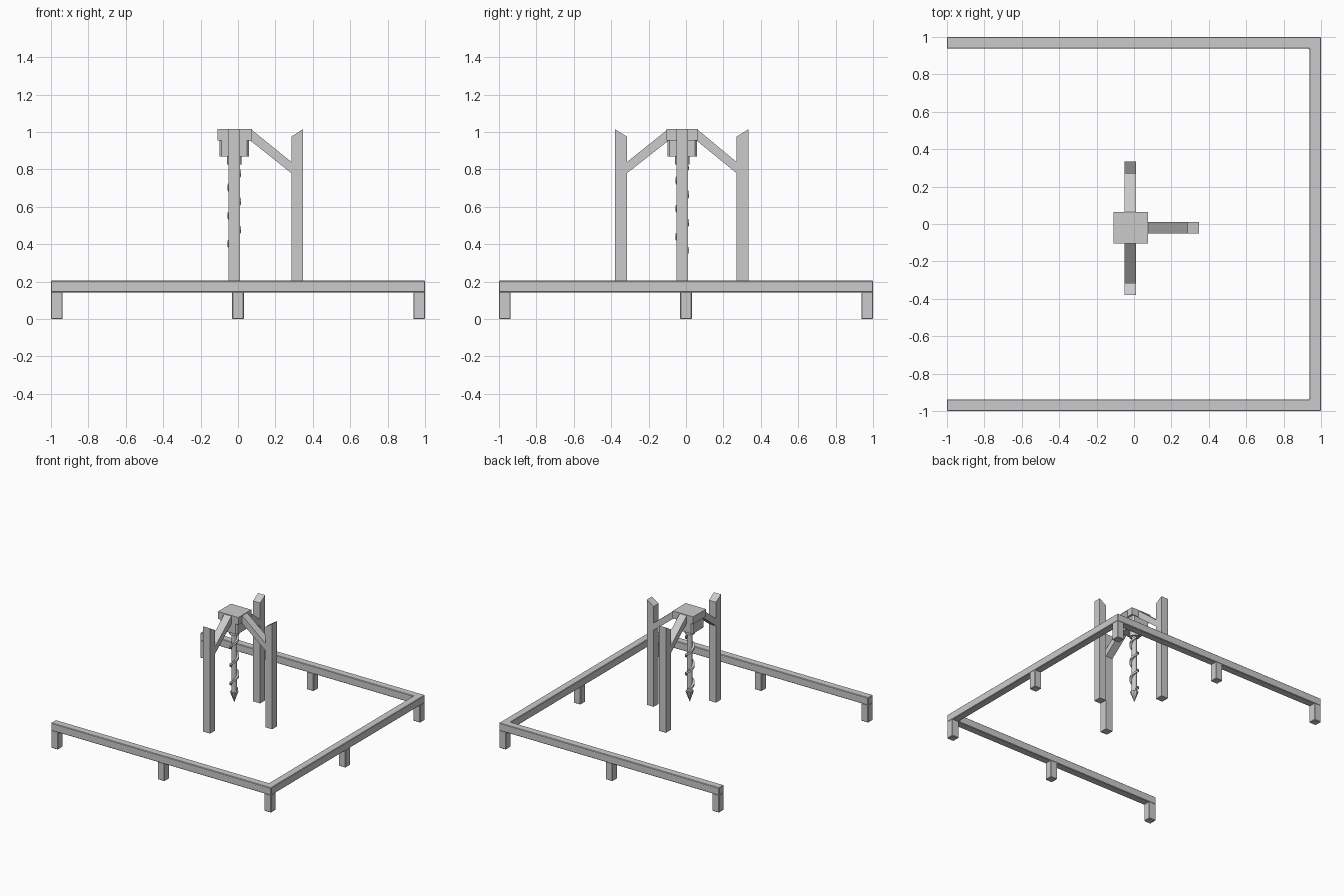
import bpy, bmesh, math
from mathutils import Vector

if "Cube" in bpy.data.objects:
    bpy.data.objects.remove(bpy.data.objects["Cube"])

CX, CY = -0.02, -0.02   # drill axis


def finish(bm, name, bevel=0.0):
    bmesh.ops.recalc_face_normals(bm, faces=bm.faces)
    me = bpy.data.meshes.new(name)
    bm.to_mesh(me)
    bm.free()
    ob = bpy.data.objects.new(name, me)
    bpy.context.collection.objects.link(ob)
    if bevel:
        m = ob.modifiers.new("edge_bevel", 'BEVEL')
        m.width = bevel
        m.segments = 1
        m.limit_method = 'ANGLE'
    return ob


def extrude(name, pts, depth, bevel=0.0):
    """Prism from a 3D outline pushed along a vector."""
    bm = bmesh.new()
    f = bm.faces.new([bm.verts.new(p) for p in pts])
    r = bmesh.ops.extrude_face_region(bm, geom=[f])
    vs = [v for v in r['geom'] if isinstance(v, bmesh.types.BMVert)]
    bmesh.ops.translate(bm, verts=vs, vec=depth)
    return finish(bm, name, bevel)


def box(name, x0, x1, y0, y1, z0, z1, bevel=0.0):
    pts = [(x0, y0, z0), (x1, y0, z0), (x1, y1, z0), (x0, y1, z0)]
    return extrude(name, pts, Vector((0, 0, z1 - z0)), bevel)


def lathe(name, profile, sides):
    """Revolve a radius/height profile about the drill axis."""
    bm = bmesh.new()
    vs = [bm.verts.new((CX + r, CY, z)) for r, z in profile]
    es = [bm.edges.new(p) for p in zip(vs, vs[1:])]
    bmesh.ops.spin(bm, geom=vs + es, cent=(CX, CY, 0), axis=(0, 0, 1),
                   angle=math.tau, steps=sides)
    bmesh.ops.remove_doubles(bm, verts=bm.verts, dist=1e-5)
    return finish(bm, name)


# three-sided guard rail, open on the left: one U-shaped prism
T = 0.063
u = [(-1, -1), (1, -1), (1, 1), (-1, 1), (-1, 1 - T), (1 - T, 1 - T),
     (1 - T, -1 + T), (-1, -1 + T)]
extrude("guard_rail", [(x, y, 0.142) for x, y in u], Vector((0, 0, 0.063)), 0.004)

# short feet under the rail
h = T / 2
feet = [(x, y) for y in (-1 + h, 1 - h) for x in (-1 + h, 0, 1 - h)] + [(1 - h, 0)]
for i, (x, y) in enumerate(feet):
    box(f"rail_foot_{i + 1}", x - h, x + h, y - h, y + h, 0, 0.146, 0.004)

# tripod: posts with slanted tops, and sloping braces to the hub
# (name, radial direction, hub edge, post inner face, post outer face)
arms = [("right", (1, 0), 0.095, 0.305, 0.367),
        ("front", (0, -1), 0.082, 0.295, 0.36),
        ("back", (0, 1), 0.085, 0.29, 0.355)]
for name, (dx, dy), hub, inner, outer in arms:
    side = Vector((-dy, dx, 0))

    def prism(part, pts):
        out = [Vector((CX + dx * r, CY + dy * r, z)) - side * 0.032 for r, z in pts]
        extrude(f"{name}_{part}", out, side * 0.064)

    prism("post", [(inner, 0.15), (outer, 0.15), (outer, 1.015), (inner, 0.975)])
    prism("brace", [(hub - 0.01, 1.014), (hub, 1.01), (inner, 0.84),
                    (inner, 0.78), (hub - 0.01, 0.955)])

# hub cap and motor block
box("hub_cap", -0.11, 0.075, -0.103, 0.065, 0.955, 1.015)
a, c = 0.079, 0.012
oct_pts = [(a, -a + c), (a, a - c), (a - c, a), (-a + c, a),
           (-a, a - c), (-a, -a + c), (-a + c, -a), (a - c, -a)]
extrude("motor_block", [(CX + x, CY + y, 0.868) for x, y in oct_pts],
        Vector((0, 0, 0.088)))

# chuck, shaft and pointed tip
lathe("chuck", [(0, 0.87), (0.038, 0.87), (0.038, 0.825), (0, 0.825)], 12)
lathe("drill_shaft", [(0, 0.83), (0.021, 0.83), (0.021, 0.34), (0, 0.34)], 12)
lathe("drill_tip", [(0, 0.35), (0.032, 0.35), (0, 0.262)], 8)

# right-handed spiral flight around the shaft
bm = bmesh.new()
prev = None
PITCH, STEPS, Z0, Z1 = 0.15, 16, 0.36, 0.81
n = int((Z1 - Z0) / PITCH * STEPS)
for i in range(n + 1):
    z = Z0 + i * PITCH / STEPS
    t = -math.pi / 2 + math.tau * (z - 0.74) / PITCH
    ring = [bm.verts.new((CX + r * math.cos(t), CY + r * math.sin(t), z + dz))
            for r, dz in ((0.017, -0.012), (0.037, -0.009), (0.037, 0.009), (0.017, 0.012))]
    if prev:
        for k in range(4):
            bm.faces.new((prev[k], prev[(k + 1) % 4], ring[(k + 1) % 4], ring[k]))
    else:
        bm.faces.new(ring)
    prev = ring
bm.faces.new(prev)
finish(bm, "drill_flight")
